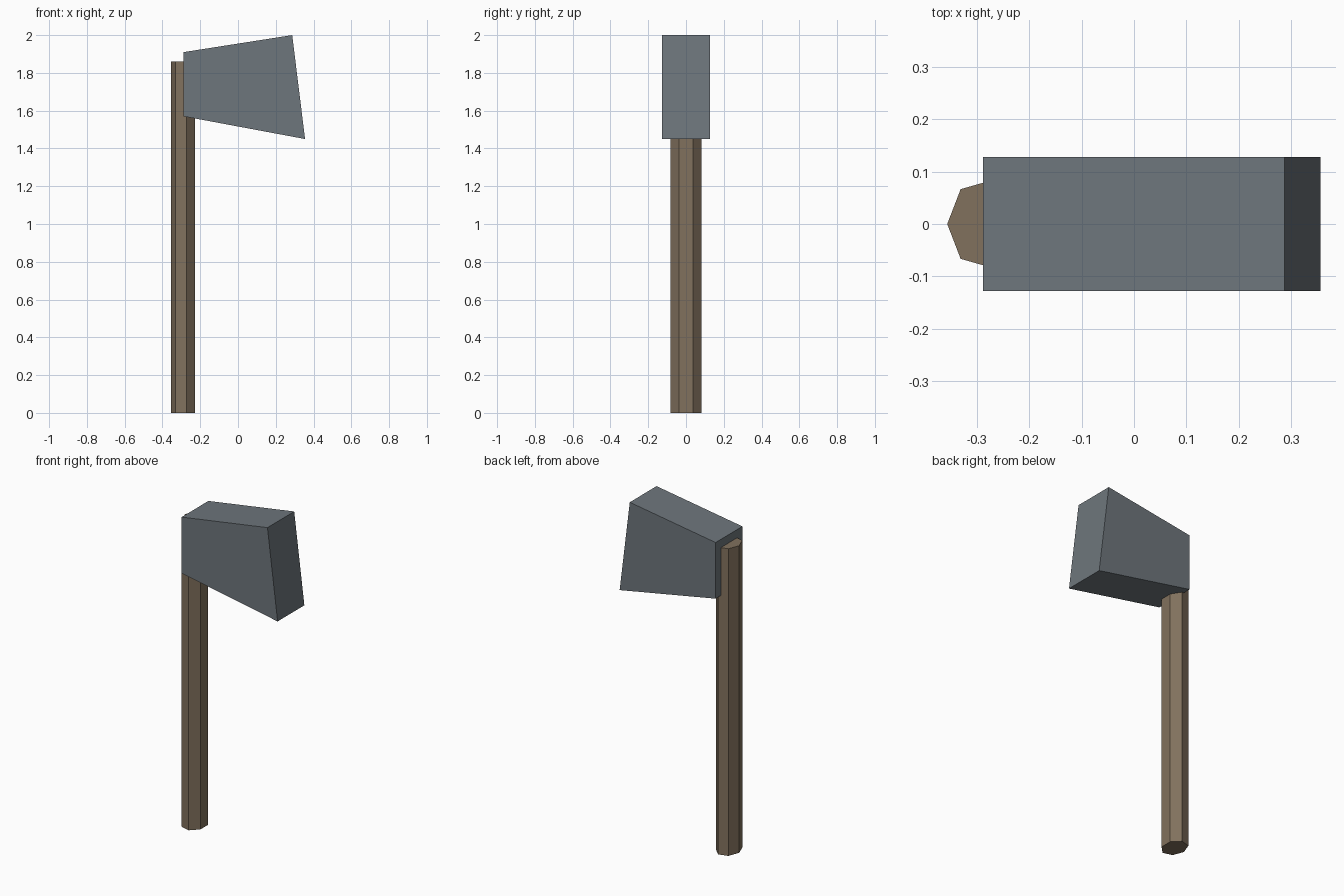
import bpy
import bmesh
from math import cos, sin, pi
from mathutils import Vector

cube = bpy.data.objects.get("Cube")
if cube:
    bpy.data.objects.remove(cube, do_unlink=True)


def make_material(name, rgb):
    mat = bpy.data.materials.new(name)
    mat.use_nodes = True
    mat.diffuse_color = (*rgb, 1)
    mat.node_tree.nodes["Principled BSDF"].inputs["Base Color"].default_value = (*rgb, 1)
    return mat


def prism(name, outline, sweep, mat):
    """Extrude a closed outline along a vector into a solid, flat-shaded part."""
    bm = bmesh.new()
    base = bm.faces.new([bm.verts.new(p) for p in outline])
    grown = bmesh.ops.extrude_face_region(bm, geom=[base], use_keep_orig=True)
    moved = [g for g in grown["geom"] if isinstance(g, bmesh.types.BMVert)]
    bmesh.ops.translate(bm, verts=moved, vec=Vector(sweep))
    bmesh.ops.recalc_face_normals(bm, faces=bm.faces[:])
    mesh = bpy.data.meshes.new(name)
    bm.to_mesh(mesh)
    bm.free()
    mesh.materials.append(mat)
    obj = bpy.data.objects.new(name, mesh)
    bpy.context.collection.objects.link(obj)
    return obj


wood = make_material("brown wood", (0.22, 0.165, 0.11))
steel = make_material("grey steel", (0.155, 0.18, 0.20))

# Seven-sided oval handle, one corner pointing to the back of the blade
sides = 7
angles = [pi + 2 * pi * i / sides for i in range(sides)]
ring = [(-0.288 + 0.068 * cos(a), 0.085 * sin(a), 0) for a in angles]
prism("handle", ring, (0, 0, 1.86), wood)

# Wedge-shaped head, flaring towards the cutting edge
half_depth = 0.128
profile = [(-0.288, 1.57), (0.355, 1.45), (0.287, 2.0), (-0.288, 1.91)]
prism("axe_head", [(x, -half_depth, z) for x, z in profile], (0, 2 * half_depth, 0), steel)
